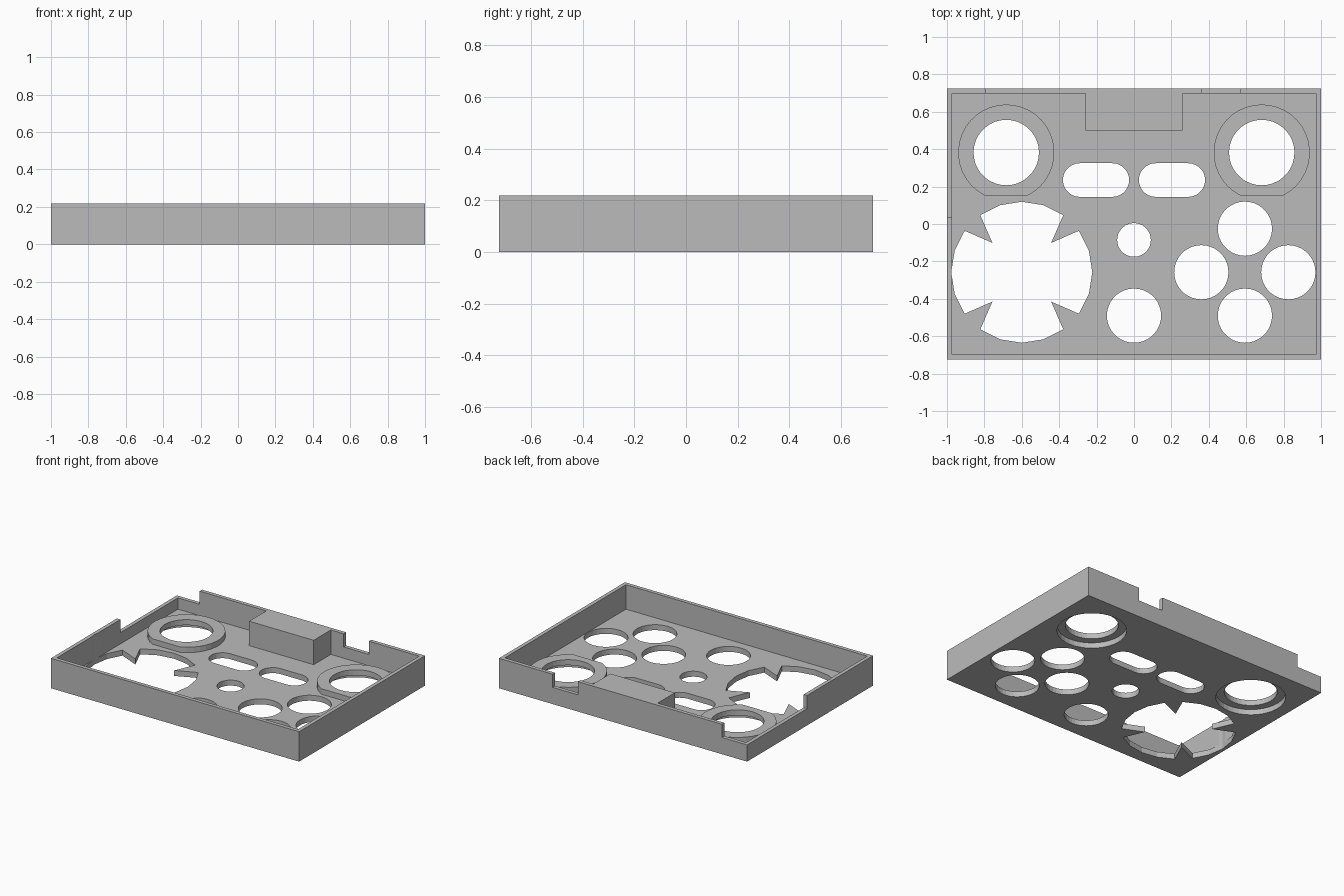
import bpy, bmesh
from math import sin, cos, asin, pi, radians

old = bpy.data.objects.get("Cube")
if old:
    bpy.data.objects.remove(old, do_unlink=True)

W, D, H = 1.0, 0.725, 0.218      # half width, half depth, height
T, FLOOR, RIM = 0.028, 0.04, 0.08  # wall, floor top, collar top
NOTCH_Z = 0.122

grey = bpy.data.materials.new("light_grey")
grey.use_nodes = True
grey.diffuse_color = (0.5, 0.5, 0.5, 1)
grey.node_tree.nodes["Principled BSDF"].inputs["Base Color"].default_value = (0.5, 0.5, 0.5, 1)


def prism(name, points, z0, z1):
    """Extrude a closed outline from z0 to z1."""
    bm = bmesh.new()
    face = bm.faces.new([bm.verts.new((x, y, z0)) for x, y in points])
    new = bmesh.ops.extrude_face_region(bm, geom=[face])["geom"]
    for v in new:
        if isinstance(v, bmesh.types.BMVert):
            v.co.z = z1
    bmesh.ops.recalc_face_normals(bm, faces=bm.faces)
    mesh = bpy.data.meshes.new(name)
    bm.to_mesh(mesh)
    bm.free()
    mesh.materials.append(grey)
    obj = bpy.data.objects.new(name, mesh)
    bpy.context.collection.objects.link(obj)
    return obj


def rect(x0, x1, y0, y1):
    return [(x0, y0), (x1, y0), (x1, y1), (x0, y1)]


def arc(cx, cy, r, a0, a1, n):
    return [(cx + r * cos(a0 + (a1 - a0) * i / n), cy + r * sin(a0 + (a1 - a0) * i / n))
            for i in range(n + 1)]


def circle(cx, cy, r, n=36):
    return arc(cx, cy, r, 0, 2 * pi, n)[:-1]


def slot(cx, cy, half, r):
    return arc(cx + half, cy, r, -pi / 2, pi / 2, 14) + arc(cx - half, cy, r, pi / 2, 1.5 * pi, 14)


def combine(target, tool, operation):
    """Apply a boolean and drop the tool."""
    tool.hide_render = True
    mod = target.modifiers.new("cut", 'BOOLEAN')
    mod.operation, mod.solver, mod.object = operation, 'EXACT', tool
    bpy.context.view_layer.objects.active = target
    bpy.ops.object.modifier_apply(modifier=mod.name)
    bpy.data.objects.remove(tool, do_unlink=True)


def cut(points, z0=-0.1, z1=0.5):
    combine(tray, prism("cutter", points, z0, z1), 'DIFFERENCE')


# Tray body, with the cavity leaving a solid block at the back
tray = prism("control_panel_tray", rect(-W, W, -D, D), 0, H)
ix, iy = W - T, D - T
cut([(-ix, -iy), (ix, -iy), (ix, iy), (0.26, iy), (0.26, 0.5),
     (-0.26, 0.5), (-0.26, iy), (-ix, iy)], FLOOR)

# Raised collars, recessed below and bored through
for cx in (-0.683, 0.683):
    cy, r = 0.382, 0.257
    a = asin(0.23 / r)
    combine(tray, prism("collar", arc(cx, cy, r, -a, pi + a, 32), 0.02, RIM), 'UNION')
    cut(circle(cx, cy, 0.23), -0.1, FLOOR)
    cut(circle(cx, cy, 0.175))

# Round button holes
for cx, cy in ((0.593, -0.025), (0.36, -0.258), (0.825, -0.258), (0.593, -0.49), (0, -0.49)):
    cut(circle(cx, cy, 0.145))
cut(circle(0, -0.085, 0.09))

# Two rounded slots
for cx in (-0.203, 0.203):
    cut(slot(cx, 0.235, 0.087, 0.09))

# Large opening with four inward teeth on the diagonals
outline = []
for i in range(20):
    outline += arc(-0.6, -0.258, 0.377, radians(18 * i), 0, 1)[:1]
    if i % 5 == 2:
        outline += arc(-0.6, -0.258, 0.222, radians(18 * i + 9), 0, 1)[:1]
cut(outline)

# Wall notches: back opening and lowered corner
cut(rect(0.364, 0.567, iy - 0.01, 1), NOTCH_Z)
cut([(-1.1, 0.034), (-ix + 0.005, 0.034), (-ix + 0.005, iy - 0.005),
     (-0.797, iy - 0.005), (-0.797, 1), (-1.1, 1)], NOTCH_Z)
